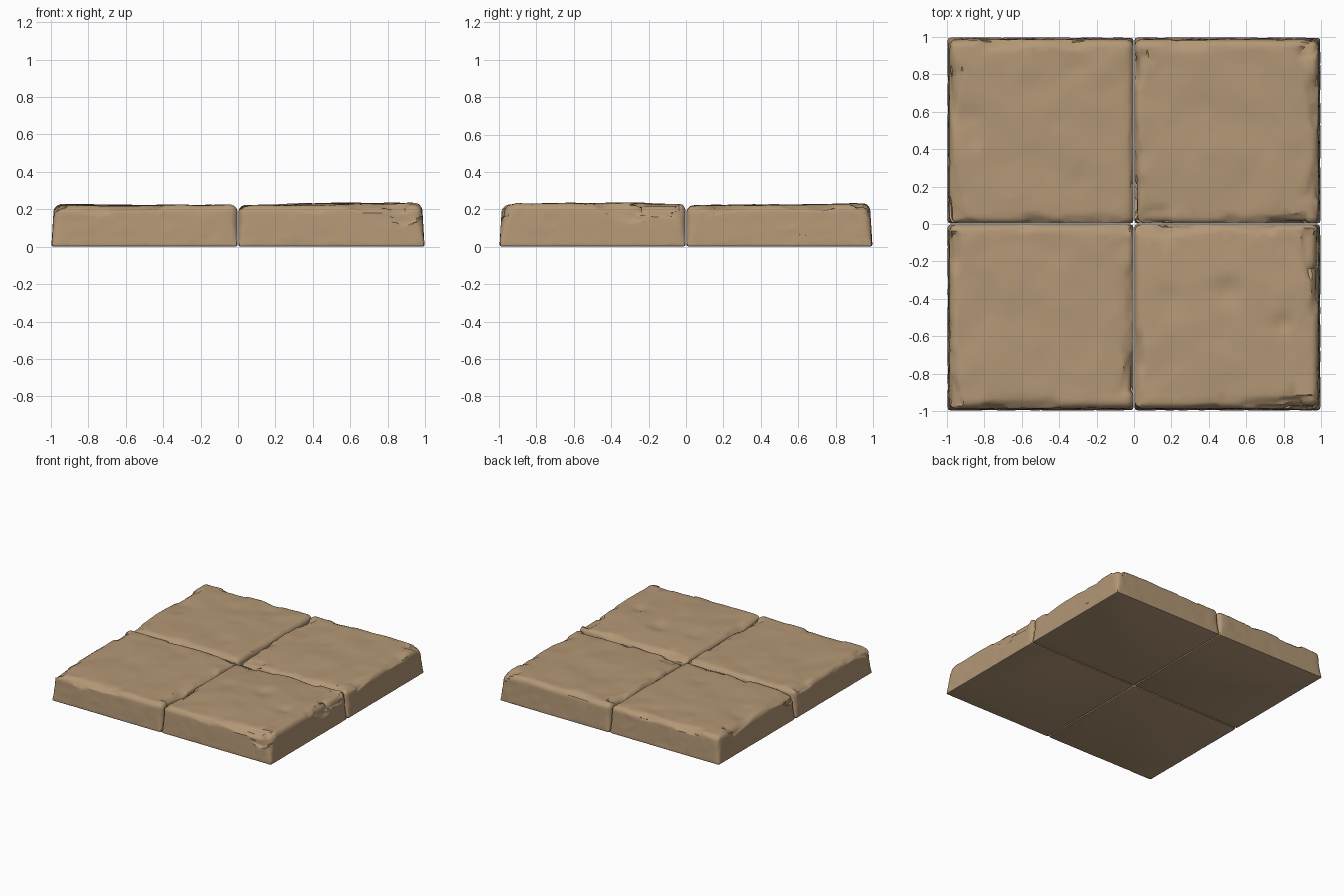
import bpy, bmesh, math, random
from mathutils import Vector, noise

if "Cube" in bpy.data.objects:
    bpy.data.objects.remove(bpy.data.objects["Cube"])

random.seed(7)

stone = bpy.data.materials.new("tan stone")
stone.diffuse_color = (0.45, 0.31, 0.18, 1)
stone.use_nodes = True
stone.node_tree.nodes["Principled BSDF"].inputs["Base Color"].default_value = stone.diffuse_color


def spread(t):
    # pack grid lines toward both ends so the rounded rims get enough faces
    return 0.55 * t + 0.45 * math.sin(t * math.pi / 2)


def slab(name, sx, sy, top, slope_x, slope_y, hump, dents):
    half = Vector((0.4975, 0.4975, top / 2))
    centre = Vector((sx * 0.5, sy * 0.5, top / 2))
    bm = bmesh.new()
    bmesh.ops.create_cube(bm, size=2)
    bmesh.ops.subdivide_edges(bm, edges=bm.edges[:], cuts=35, use_grid_fill=True)

    # rounded box: soft upper rim, tight lower rim
    for v in bm.verts:
        p = Vector((half[i] * spread(v.co[i]) for i in range(3)))
        r = 0.04 if p.z > 0 else 0.04 - 0.028 * min(1, -p.z / half.z)
        inner = Vector((max(-half[i] + r, min(half[i] - r, p[i])) for i in range(3)))
        d = p - inner
        v.co = inner + d.normalized() * r if d.length > 1e-6 else p

    # flat chips knocked off the upper rim and the sides
    planes = []
    for k in range(22):
        a = random.choice((0, 1, 2, 3)) * math.pi / 2 + random.uniform(-0.2, 0.2)
        t = random.uniform(-0.45, 0.45)
        side = Vector((math.cos(a), math.sin(a), 0))
        n = (side + Vector((0, 0, random.uniform(0.3, 2.5)))).normalized()
        q = side * 0.485 + Vector((-side.y, side.x, 0)) * t + Vector((0, 0, half.z - 0.014))
        n = (n + Vector((-side.y, side.x, 0)) * random.uniform(-0.12, 0.12)).normalized()
        planes.append((n, q, random.uniform(0.06, 0.16)))
    for n, q, reach in planes:
        for v in bm.verts:
            h = (v.co - q).dot(n)
            if h > 0 and (v.co - q).length < reach:
                v.co -= n * min(h, 0.016)

    # tilt, hump, worn surface and dents
    for v in bm.verts:
        w = v.co + centre
        f = max(0, w.z / top)
        n1 = noise.noise(w * 4.5)
        n2 = noise.noise(w * 11 + Vector((3, 1, 7)))
        lx, ly = v.co.x, v.co.y
        dz = slope_x * lx + slope_y * ly + hump * max(0, 1 - 4 * (lx * lx + ly * ly))
        dz += 0.007 * n1 + 0.004 * n2
        for dx, dy, r, depth in dents:
            g = math.hypot(w.x - dx, w.y - dy) / r
            if g < 1:
                dz -= depth * (1 - g)
        v.co.z += dz * f ** 3
        # slight inward lean of the outer walls
        if lx * sx > 0.3:
            v.co.x -= sx * (0.014 * f + 0.005 * abs(n2)) * (lx * sx - 0.3) / 0.2
        if ly * sy > 0.3:
            v.co.y -= sy * (0.014 * f + 0.005 * abs(n2)) * (ly * sy - 0.3) / 0.2
        v.co += centre

    me = bpy.data.meshes.new(name)
    bm.to_mesh(me)
    bm.free()
    me.materials.append(stone)
    ob = bpy.data.objects.new(name, me)
    bpy.context.collection.objects.link(ob)
    # reduce to irregular hewn facets
    dec = ob.modifiers.new("hewn facets", 'DECIMATE')
    dec.ratio = 0.25
    bpy.ops.object.select_all(action='DESELECT')
    ob.select_set(True)
    bpy.context.view_layer.objects.active = ob
    bpy.ops.object.modifier_apply(modifier=dec.name)
    bpy.ops.object.shade_smooth_by_angle(angle=math.radians(35))


# four paving slabs
slab("front_left_slab", -1, -1, 0.221, 0.0, 0.0, 0.0,
     [(-0.6, -0.47, 0.12, 0.006), (-0.05, -0.1, 0.1, 0.01)])
slab("front_right_slab", 1, -1, 0.224, 0.016, 0.0, 0.008,
     [(0.5, -0.36, 0.1, 0.02), (0.8, -0.53, 0.07, 0.02), (0.2, -0.4, 0.1, 0.008)])
slab("back_left_slab", -1, 1, 0.221, -0.004, 0.004, 0.0,
     [(-0.9, 0.56, 0.1, 0.014), (-0.86, 0.45, 0.07, 0.012), (-0.3, 0.23, 0.1, 0.008),
      (-0.3, 0.85, 0.08, 0.008)])
slab("back_right_slab", 1, 1, 0.222, 0.006, 0.012, 0.002,
     [(0.12, 0.7, 0.14, 0.008), (0.36, 0.63, 0.08, 0.006), (0.07, 0.07, 0.08, 0.01)])
